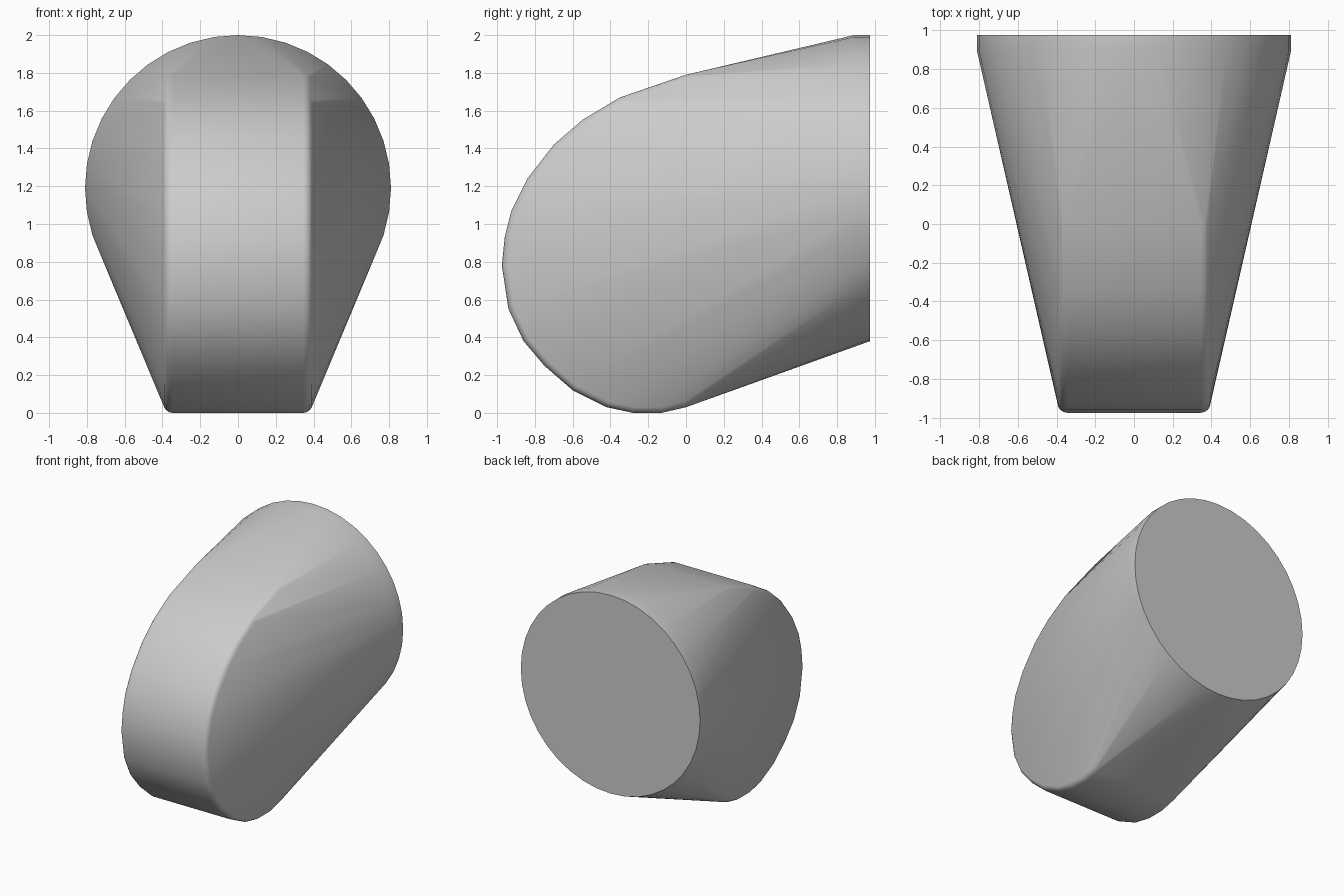
import bpy
import bmesh
import math
from mathutils import Vector

default_cube = bpy.data.objects.get("Cube")
if default_cube:
    bpy.data.objects.remove(default_cube, do_unlink=True)

HALF_WIDTH = 0.395
ROUNDING = 0.05
ROUNDING_STEPS = 4
DISC_RADIUS = 0.81
DISC_HEIGHT = 1.19
DISC_SIDES = 40

# Rounded nose outline as (y, z), from the underside round to the top
NOSE = [(0, .03), (-.13, 0), (-.28, 0), (-.42, .03), (-.6, .12), (-.75, .25),
        (-.86, .38), (-.94, .55), (-.975, .78), (-.96, .93), (-.925, 1.07),
        (-.84, 1.24), (-.7, 1.42), (-.55, 1.55), (-.35, 1.67), (0, 1.79)]


def make_material(name, color):
    material = bpy.data.materials.new(name)
    material.use_nodes = True
    material.diffuse_color = color
    shader = next(n for n in material.node_tree.nodes if n.type == "BSDF_PRINCIPLED")
    shader.inputs["Base Color"].default_value = color
    return material


def inset_nose(amount):
    """Shift every outline point inward along its own normal."""
    points = [Vector(p) for p in NOSE]
    result = []
    for i, point in enumerate(points):
        before = points[max(i - 1, 0)]
        after = points[min(i + 1, len(points) - 1)]
        tangent = (after - before).normalized()
        result.append(point + Vector((tangent.y, -tangent.x)) * amount)
    return result


bm = bmesh.new()

# Nose slab, with rounded rims on both sides
for step in range(ROUNDING_STEPS + 1):
    angle = math.radians(90) * step / ROUNDING_STEPS
    x = HALF_WIDTH - ROUNDING * (1 - math.sin(angle))
    for y, z in inset_nose(ROUNDING * (1 - math.cos(angle))):
        for side in (-1, 1):
            bm.verts.new((side * x, y, z))

# Short round disc at the back
for y in (0.89, 0.975):
    for i in range(DISC_SIDES):
        angle = math.tau * i / DISC_SIDES
        bm.verts.new((DISC_RADIUS * math.cos(angle), y,
                      DISC_HEIGHT + DISC_RADIUS * math.sin(angle)))

# Tight skin stretched from the nose to the disc
hull = bmesh.ops.convex_hull(bm, input=bm.verts)
unused = {v for v in hull["geom_interior"] + hull["geom_unused"]
          if isinstance(v, bmesh.types.BMVert)}
bmesh.ops.delete(bm, geom=list(unused), context="VERTS")
bmesh.ops.dissolve_limit(bm, angle_limit=math.radians(0.2),
                         verts=bm.verts, edges=bm.edges)
bmesh.ops.recalc_face_normals(bm, faces=bm.faces)

mesh = bpy.data.meshes.new("tapered_body")
bm.to_mesh(mesh)
bm.free()
mesh.materials.append(make_material("light grey", (0.6, 0.6, 0.6, 1)))
body = bpy.data.objects.new("tapered_body", mesh)
bpy.context.collection.objects.link(body)

# Smooth skin with a sharp edge around the back disc
bpy.ops.object.select_all(action="DESELECT")
body.select_set(True)
bpy.context.view_layer.objects.active = body
bpy.ops.object.shade_smooth_by_angle(angle=math.radians(35))
